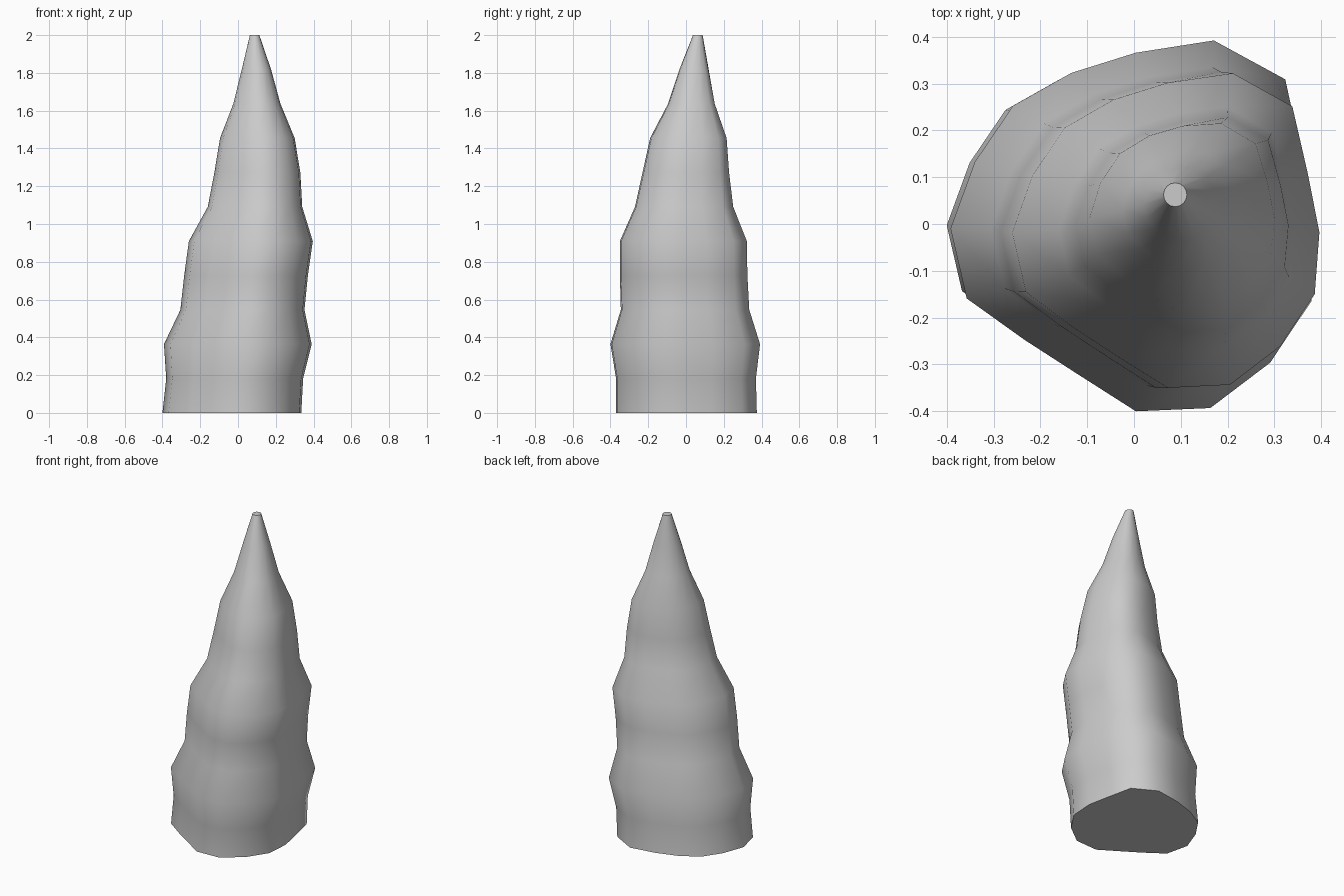
import bpy, bmesh
from math import sin, cos, tau

if "Cube" in bpy.data.objects:
    bpy.data.objects.remove(bpy.data.objects["Cube"])

# Irregular cross-section: radius at each of 16 equal angles
SECTION = [0.39, 0.39, 0.456, 0.44, 0.38, 0.364, 0.375, 0.376,
           0.40, 0.395, 0.34, 0.338, 0.395, 0.42, 0.41, 0.41]
# Extents of each evenly spaced ring: x min, x max, y min, y max
RINGS = [(-0.40, 0.335, -0.37, 0.375), (-0.38, 0.345, -0.37, 0.37),
         (-0.392, 0.39, -0.40, 0.392), (-0.305, 0.352, -0.345, 0.335),
         (-0.285, 0.37, -0.35, 0.325), (-0.26, 0.396, -0.35, 0.322),
         (-0.16, 0.34, -0.27, 0.25), (-0.125, 0.33, -0.23, 0.228),
         (-0.095, 0.30, -0.19, 0.215), (-0.025, 0.225, -0.095, 0.152),
         (0.02, 0.175, -0.035, 0.12), (0.063, 0.113, 0.037, 0.088)]
HEIGHT = 2.0


def ring_points(extent, roundness):
    """Section shape, partly rounded, fitted into the given extents."""
    n = len(SECTION)
    pts = []
    for i, r in enumerate(SECTION):
        r = r * (1 - roundness) + 0.39 * roundness
        pts.append((r * cos(tau * i / n), r * sin(tau * i / n)))
    xs, ys = zip(*pts)
    x0, x1, y0, y1 = extent

    def fit(v, vals, lo, hi):
        return lo + (v - min(vals)) / (max(vals) - min(vals)) * (hi - lo)
    return [(fit(x, xs, x0, x1), fit(y, ys, y0, y1)) for x, y in pts]


# Rock spire: stacked rings bridged with quads, capped at both ends
bm = bmesh.new()
loops = []
last = len(RINGS) - 1
for k, extent in enumerate(RINGS):
    z = HEIGHT * k / last
    loops.append([bm.verts.new((x, y, z))
                  for x, y in ring_points(extent, (k / last) ** 4)])
n = len(SECTION)
for a, b in zip(loops, loops[1:]):
    for i in range(n):
        j = (i + 1) % n
        bm.faces.new((a[i], a[j], b[j], b[i])).smooth = True
caps = [bm.faces.new(loops[0][::-1]), bm.faces.new(loops[-1])]
for cap in caps:
    for edge in cap.edges:
        edge.smooth = False

mesh = bpy.data.meshes.new("rock_spire")
bm.to_mesh(mesh)
bm.free()
spire = bpy.data.objects.new("rock_spire", mesh)
bpy.context.collection.objects.link(spire)
